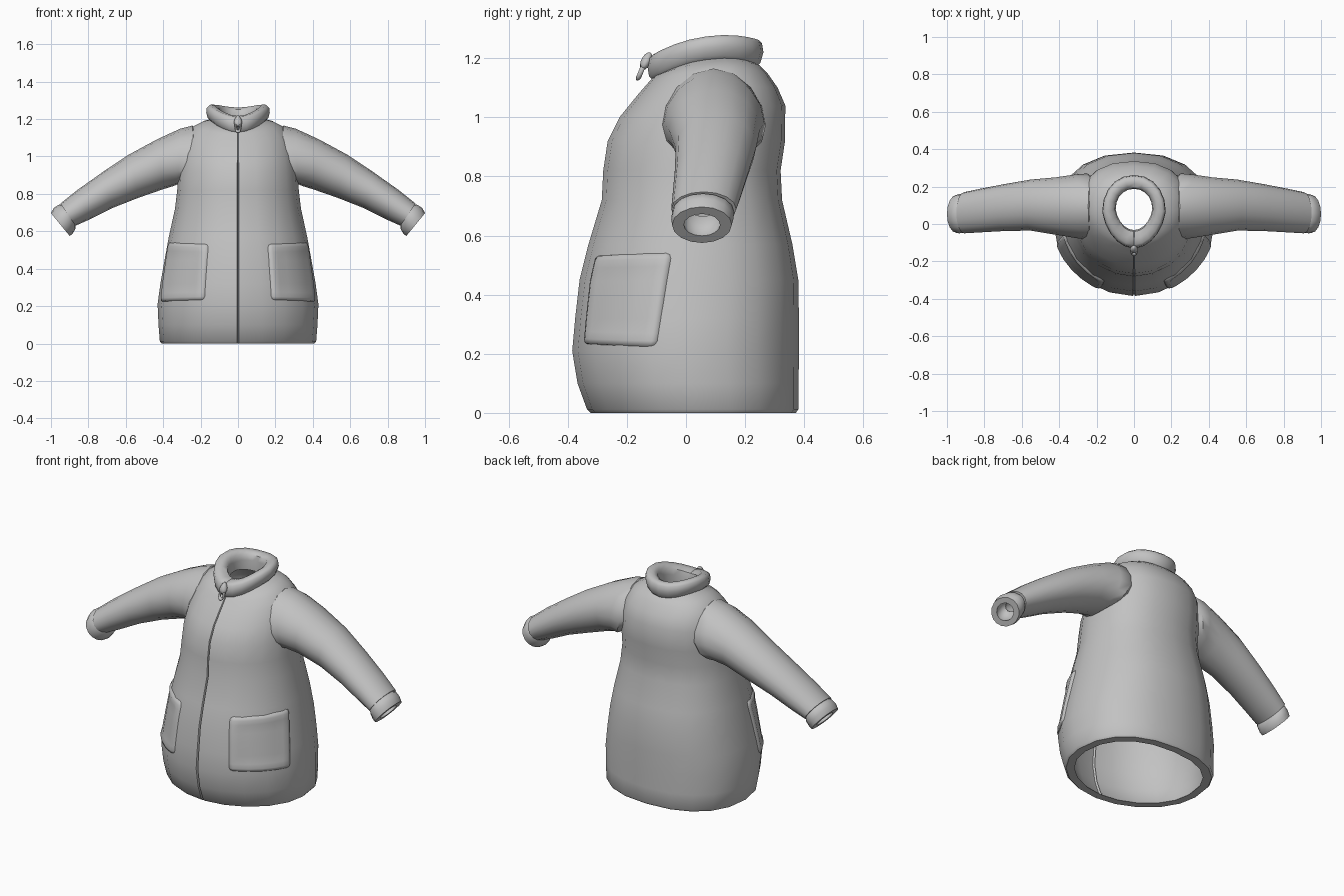
import bpy, bmesh, math
from mathutils import Vector

if "Cube" in bpy.data.objects:
    bpy.data.objects.remove(bpy.data.objects["Cube"])

cloth = bpy.data.materials.new("grey cloth")
cloth.diffuse_color = (0.54, 0.54, 0.54, 1)
cloth.use_nodes = True
cloth.node_tree.nodes["Principled BSDF"].inputs["Base Color"].default_value = cloth.diffuse_color


def finish(name, bm, angle=40):
    bmesh.ops.recalc_face_normals(bm, faces=bm.faces)
    me = bpy.data.meshes.new(name)
    bm.to_mesh(me)
    bm.free()
    me.materials.append(cloth)
    ob = bpy.data.objects.new(name, me)
    bpy.context.collection.objects.link(ob)
    bpy.ops.object.select_all(action='DESELECT')
    ob.select_set(True)
    bpy.context.view_layer.objects.active = ob
    bpy.ops.object.shade_smooth_by_angle(angle=math.radians(angle))
    return ob


def loft(name, rings, angle=40):
    """Skin a list of point loops, joining the last loop back to the first."""
    bm = bmesh.new()
    loops = [[bm.verts.new(p) for p in r] for r in rings]
    for a, b in zip(loops, loops[1:] + loops[:1]):
        n = len(a)
        for i in range(n):
            j = (i + 1) % n
            bm.faces.new((a[i], a[j], b[j], b[i]))
    return finish(name, bm, angle)


# Horizontal rings: half width, front y, front z, back y, back z, side lift
PHI = [0, .8] + list(range(18, 360, 18)) + [359.2]


def ring_point(r, deg, taper=0.0, front=1.02, back=.86):
    w, yf, zf, yb, zb, lift = r
    t = math.radians(deg)
    c, s = math.cos(t), math.sin(t)      # c = 1 at the front
    power = front if c > 0 else back     # rounder front, fuller back
    c = math.copysign(abs(c) ** power, c)
    s = math.copysign(abs(s) ** power, s)
    x = w * s * (1 - taper * max(c, 0))
    y = (yf + yb) / 2 + c * (yf - yb) / 2
    z = (zf + zb) / 2 + c * (zf - zb) / 2 + lift * s * s
    return Vector((x, y, z))


def ring(r, notch=0.0, *shape):
    pts = [ring_point(r, d, *shape) for d in PHI]
    pts[0].y += notch                    # front closure groove
    return pts


BODY = [
    (.408, -.322, 0, .372, 0, 0),
    (.418, -.335, .012, .38, .012, 0),
    (.425, -.367, .1, .381, .1, 0),
    (.43, -.385, .21, .382, .21, 0),
    (.415, -.375, .32, .382, .32, 0),
    (.392, -.36, .45, .38, .45, 0),
    (.37, -.33, .57, .36, .57, 0),
    (.337, -.285, .72, .325, .72, 0),
    (.325, -.28, .82, .32, .82, 0),
    (.32, -.265, .92, .335, .92, 0),
    (.308, -.225, 1.0, .336, 1.04, 0),
    (.283, -.16, 1.08, .31, 1.10, .01),
    (.24, -.125, 1.12, .275, 1.15, .025),
    (.19, -.11, 1.137, .25, 1.175, .03),
    (.13, -.08, 1.15, .22, 1.19, .03),
]

# Coat body: outer shell, then lining back down to the hem
outer = [ring(r, .012) for r in BODY]
inner = []
for w, yf, zf, yb, zb, lift in reversed(BODY):
    d = .045 if zf < 1.05 else .03
    dz = .03 if zf > 1.05 else 0
    inner.append(ring((w - d, yf + d, zf - dz, yb - d, zb - dz, lift), .012))
loft("coat_body", outer + inner)

# Stand-up collar: thick padded band with a broad rim
COLLAR = [
    (.145, -.105, 1.12, .235, 1.165, .045),
    (.162, -.125, 1.138, .252, 1.185, .045),
    (.17, -.13, 1.17, .262, 1.22, .04),
    (.167, -.125, 1.20, .257, 1.25, .036),
    (.152, -.11, 1.213, .245, 1.262, .036),
    (.125, -.075, 1.217, .217, 1.262, .032),
    (.103, -.04, 1.21, .194, 1.25, .026),
    (.098, -.032, 1.18, .188, 1.22, .02),
    (.098, -.032, 1.12, .188, 1.16, .03),
]
loft("collar", [ring(r, .012 if i < 6 else 0, .15, .97, .95)
                for i, r in enumerate(COLLAR)], angle=50)


# Sleeve rings: top x z, bottom x z, lowest y, highest y, armhole bow
SLEEVE = [
    (.20, 1.13, .25, .90, -.04, .23, .03),
    (.245, 1.165, .325, .85, -.083, .27, .035),
    (.31, 1.148, .345, .842, -.075, .265, .015),
    (.43, 1.093, .40, .825, -.058, .25, 0),
    (.58, 1.012, .53, .78, -.035, .237, 0),
    (.73, .912, .67, .725, -.038, .212, 0),
    (.86, .82, .79, .665, -.045, .188, 0),
    (.95, .748, .868, .63, -.05, .17, 0),
]
CUFF = [
    (.94, .742, .868, .64, -.04, .155, 0),
    (.958, .742, .868, .615, -.047, .163, 0),
    (.985, .725, .885, .585, -.05, .16, 0),
    (1.0, .697, .90, .575, -.047, .155, 0),
]


def arm_ring(r, s, wall=0.0, n=16):
    tx, tz, bx, bz, y0, y1, bow = r
    scale = 1 - 2 * wall / math.hypot(tx - bx, tz - bz)
    out = []
    for i in range(n):
        t = 2 * math.pi * i / n
        c, q = math.cos(t) * scale / 2, math.sin(t) * scale / 2
        b = bow * math.sin(t) ** 2
        out.append((s * ((tx + bx) / 2 + c * (tx - bx) - b),
                    (y0 + y1) / 2 + q * (y1 - y0),
                    (tz + bz) / 2 + c * (tz - bz) - b))
    return out


def tube(name, rings, s):
    loft(name, [arm_ring(r, s) for r in rings]
         + [arm_ring(r, s, .031) for r in reversed(rings)])


# Pockets: softly padded panels following the body wall
def wall_point(deg, z, off):
    for a, b in zip(BODY[1:], BODY[2:]):
        if a[2] <= z <= b[2]:
            f = (z - a[2]) / (b[2] - a[2])
            r = [p + (q - p) * f for p, q in zip(a, b)]
            r[2] = r[4] = z
            p = ring_point(r, deg)
            mid = Vector((0, (r[1] + r[3]) / 2, z))
            return p + (p - mid).normalized() * off


STEPS = [0, .02, .07, .15, .3, .5, .7, .85, .93, .98, 1]


def pocket(name, s):
    bm = bmesh.new()
    n = len(STEPS)
    grid = []
    for i, v in enumerate(STEPS):
        row = []
        for j, u in enumerate(STEPS):
            e = min(i, j, n - 1 - i, n - 1 - j)
            off = (-.012, .003, .009, .004, .003, .003)[e]
            # round the corners slightly
            k = .015 if min(i, n - 1 - i) < 2 and min(j, n - 1 - j) < 2 else 0
            uu = u + (k if u < .5 else -k)
            vv = v + (k if v < .5 else -k)
            p = wall_point(25 + 50 * uu + 5 * vv * uu,
                           .23 + .305 * vv + .02 * uu * (vv - .5), off)
            p.x *= s
            row.append(bm.verts.new(p))
        grid.append(row)
    for i in range(n - 1):
        for j in range(n - 1):
            bm.faces.new((grid[i][j], grid[i][j + 1],
                          grid[i + 1][j + 1], grid[i + 1][j]))
    ob = finish(name, bm, 60)
    if sum(p.normal.x * s for p in ob.data.polygons) < 0:
        ob.data.flip_normals()


for s, side in ((1, "left"), (-1, "right")):
    tube(side + "_sleeve", SLEEVE, s)
    tube(side + "_cuff", CUFF, s)
    pocket(side + "_pocket", s)

# Zip slider: small drop-shaped bead on the collar front
bm = bmesh.new()
bmesh.ops.create_uvsphere(bm, u_segments=12, v_segments=8, radius=1)
for v in bm.verts:
    k = .021 * (1 - .35 * v.co.z)
    v.co = Vector((v.co.x * k, -.135 + v.co.y * .018 + v.co.z * .01,
                   1.19 + v.co.z * .03))
finish("zip_slider", bm, 60)

# Zip pull: elongated loop hanging from the slider
pull = []
for i in range(16):
    t = 2 * math.pi * i / 16
    loop = []
    for j in range(8):
        q = 2 * math.pi * j / 8
        r = 1 + .4 * math.cos(q)
        h = math.cos(t) * r
        loop.append((math.sin(t) * r * .0135,
                     -.152 + h * .009 + math.sin(q) * .009, 1.155 + h * .022))
    pull.append(loop)
loft("zip_pull", pull, angle=60)
